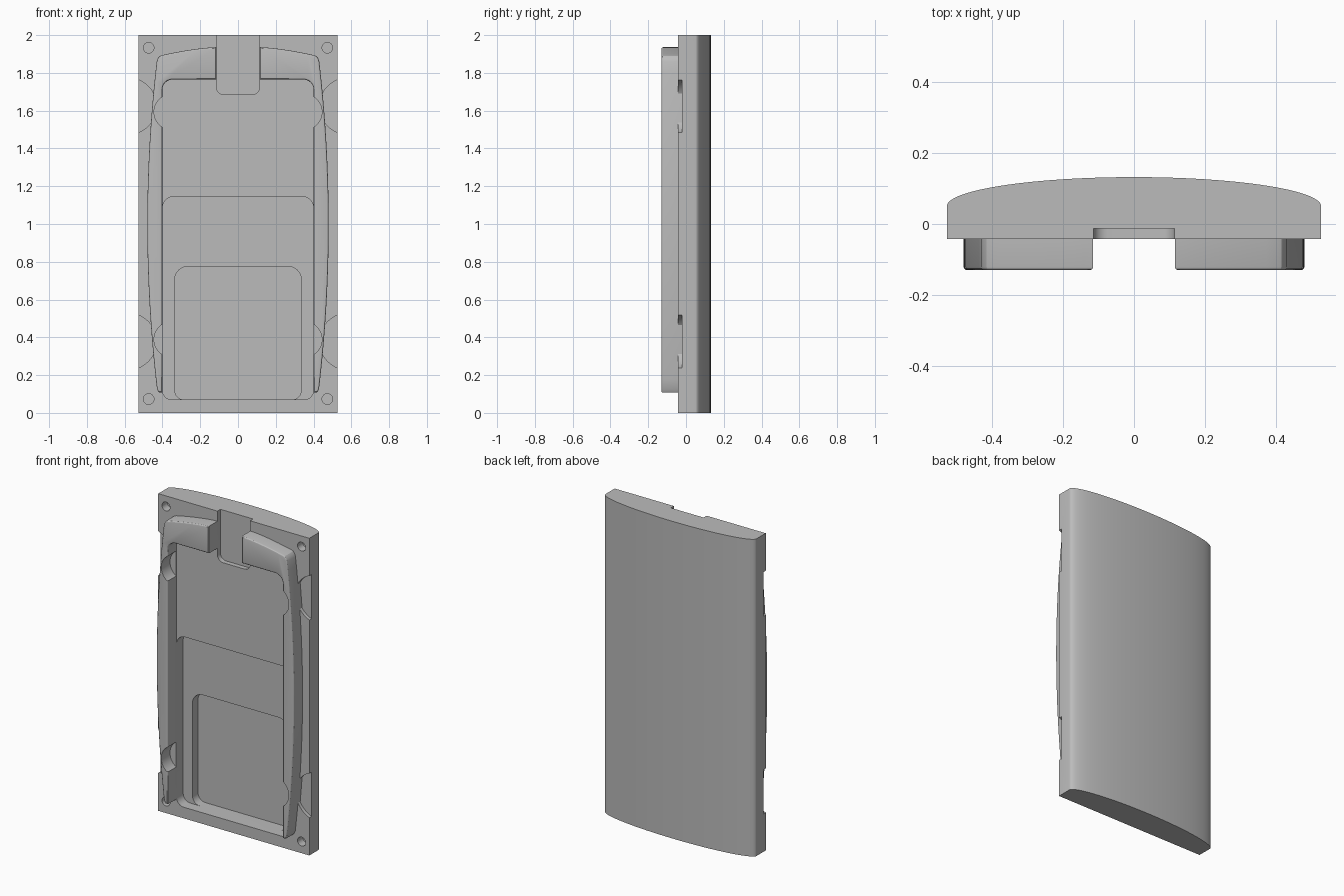
import bpy, bmesh
from math import sin, cos, pi, radians, sqrt

cube = bpy.data.objects.get("Cube")
if cube:
    bpy.data.objects.remove(cube, do_unlink=True)

grey = bpy.data.materials.new("plain grey")
grey.use_nodes = True
grey.diffuse_color = (0.5, 0.5, 0.5, 1)
grey.node_tree.nodes["Principled BSDF"].inputs["Base Color"].default_value = (0.5, 0.5, 0.5, 1)

FACE = -0.042   # front plane of the plate
HALF = 0.527    # half width of the plate


def make_object(name, bm):
    bmesh.ops.recalc_face_normals(bm, faces=bm.faces)
    mesh = bpy.data.meshes.new(name)
    bm.to_mesh(mesh)
    bm.free()
    mesh.materials.append(grey)
    obj = bpy.data.objects.new(name, mesh)
    bpy.context.collection.objects.link(obj)
    return obj


def prism(name, outline, y0, y1, bevel=0):
    """Extrude an x-z outline from y0 to y1, optionally rounding the front rim."""
    bm = bmesh.new()
    front = bm.faces.new([bm.verts.new((x, y0, z)) for x, z in outline])
    result = bmesh.ops.extrude_face_region(bm, geom=[front], use_keep_orig=True)
    verts = [g for g in result["geom"] if isinstance(g, bmesh.types.BMVert)]
    bmesh.ops.translate(bm, verts=verts, vec=(0, y1 - y0, 0))
    bmesh.ops.recalc_face_normals(bm, faces=bm.faces)
    if bevel:
        rim = [e for e in bm.edges if all(abs(v.co.y - y0) < 1e-5 for v in e.verts)]
        bmesh.ops.bevel(bm, geom=rim, offset=bevel, segments=3, profile=0.5,
                        affect='EDGES', clamp_overlap=False)
    return make_object(name, bm)


def arc(cx, cz, r, start, end, n=8):
    return [(cx + r * cos(radians(start + (end - start) * i / n)),
             cz + r * sin(radians(start + (end - start) * i / n))) for i in range(n + 1)]


def rounded(x, z0, z1, r_low, r_high):
    """Symmetric rounded rectangle outline."""
    return (arc(x - r_low, z0 + r_low, r_low, -90, 0) + arc(x - r_high, z1 - r_high, r_high, 0, 90)
            + arc(r_high - x, z1 - r_high, r_high, 90, 180) + arc(r_low - x, z0 + r_low, r_low, 180, 270))


def disc(cx, cz, r):
    return arc(cx, cz, r, 0, 360, 48)[:-1]


def activate(obj):
    bpy.ops.object.select_all(action='DESELECT')
    obj.select_set(True)
    bpy.context.view_layer.objects.active = obj


def cut(obj, cutter):
    cutter.hide_render = True
    activate(obj)
    mod = obj.modifiers.new("cut", 'BOOLEAN')
    mod.operation = 'DIFFERENCE'
    mod.solver = 'EXACT'
    mod.object = cutter
    bpy.ops.object.modifier_apply(modifier=mod.name)
    bpy.data.objects.remove(cutter, do_unlink=True)


def smooth(obj):
    activate(obj)
    bpy.ops.object.shade_smooth_by_angle(angle=radians(25))


# Plate with a domed back: x-y section extruded upwards
bm = bmesh.new()
N = 56
section = [(-HALF, FACE)]
for i in range(N + 1):
    a = pi * (1 - i / N)
    section.append((HALF * cos(a), 0.05 + 0.082 * sin(a)))
section.append((HALF, FACE))
base = bm.faces.new([bm.verts.new((x, y, 0)) for x, y in section])
top = bmesh.ops.extrude_face_region(bm, geom=[base], use_keep_orig=True)
bmesh.ops.translate(bm, verts=[g for g in top["geom"] if isinstance(g, bmesh.types.BMVert)],
                    vec=(0, 0, 2))
plate = make_object("back_plate", bm)

# Stepped pockets and the cable slot at the top
cut(plate, prism("shallow_pocket", rounded(0.4, 0.07, 1.145, 0.05, 0.06), -0.1, 0.025))
cut(plate, prism("deep_pocket", rounded(0.335, 0.07, 0.775, 0.05, 0.07), -0.1, 0.08))
cut(plate, prism("cable_slot", rounded(0.114, 1.685, 2.1, 0.04, 0.01), -0.1, -0.012))

# Screw holes and side finger scoops
for s in (-1, 1):
    for z in (0.073, 1.933):
        cut(plate, prism("screw_hole", disc(s * 0.473, z, 0.028), -0.1, 0.01))
    for z in (0.378, 1.624):
        cut(plate, prism("side_scoop", disc(s * 0.582, z, 0.15), -0.1, -0.02))
smooth(plate)


def bulge(z):
    """Outer edge of the rim: a shallow bow, widest at mid height."""
    return 0.48 - 0.052 * ((z - 1.0) / 0.88) ** 2


# Raised rim, one half per side
half_rim = [(0.401, 0.107), (0.418, 0.107)]
half_rim += [(bulge(z), z) for z in (0.125 + 1.735 * i / 32 for i in range(33))]
half_rim += [(0.424, 1.878), (0.415, 1.889), (0.402, 1.894)]
half_rim += [(x, 1.936 - 0.042 * ((x - 0.115) / 0.287) ** 1.5)
             for x in (0.402 - 0.287 * i / 10 for i in range(1, 11))]
half_rim += [(0.115, 1.765)] + arc(0.346, 1.71, 0.055, 90, 0)

for s, side in ((-1, "right"), (1, "left")):
    rim = prism(side + "_rim", [(s * x, z) for x, z in half_rim], -0.13, -0.018, 0.01)
    # Round reliefs in the inner wall
    for z in (0.389, 1.593):
        cut(rim, prism("relief", disc(s * 0.351, z, 0.0935), -0.2, FACE - 0.001))
    smooth(rim)
